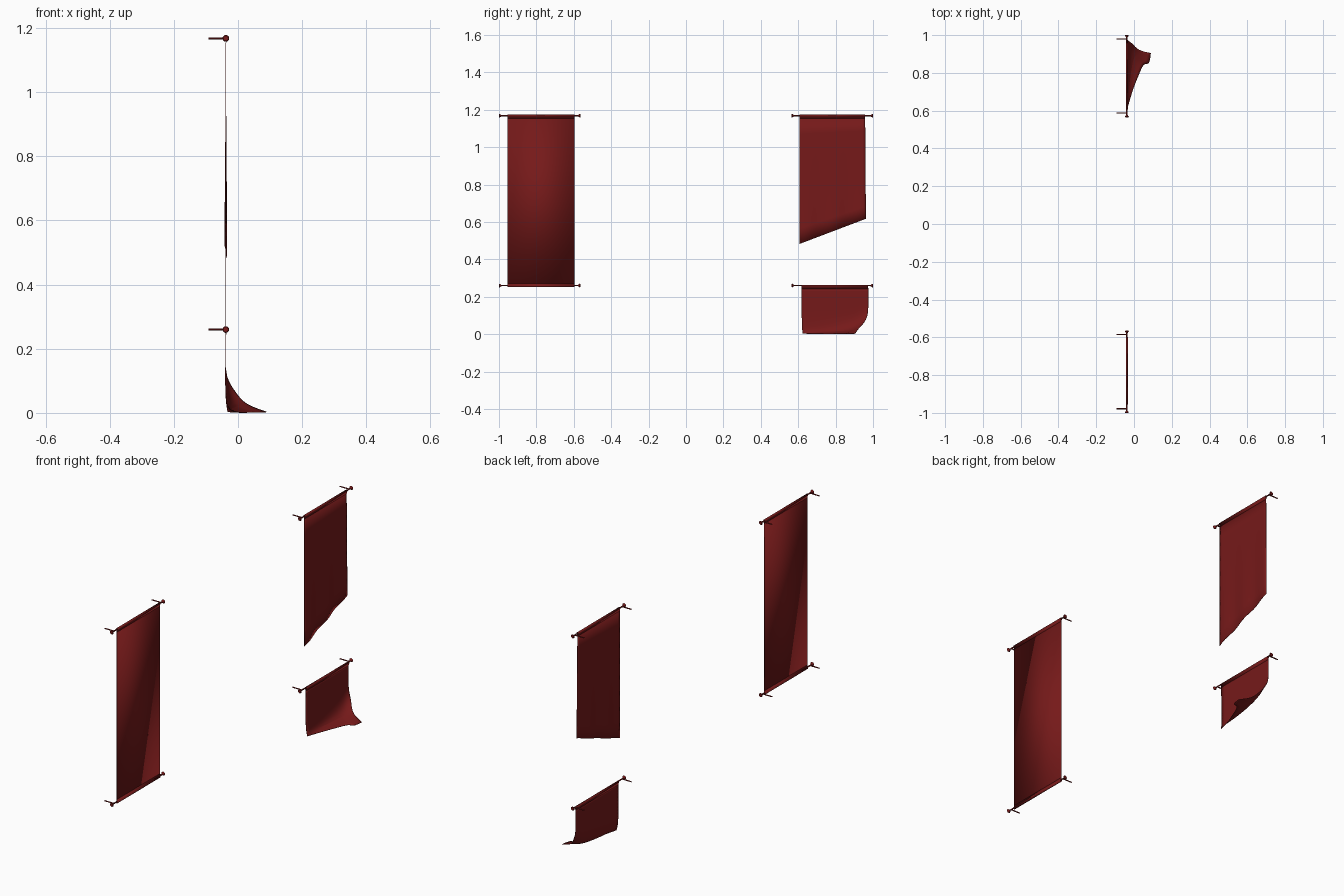
import bpy, math

if "Cube" in bpy.data.objects:
    bpy.data.objects.remove(bpy.data.objects["Cube"])

X = -0.038            # plane of the hanging cloth
TOP, LOW = 1.168, 0.26

red = bpy.data.materials.new("banner_red")
red.diffuse_color = (0.18, 0.01, 0.01, 1)
red.use_nodes = True
red.node_tree.nodes["Principled BSDF"].inputs["Base Color"].default_value = red.diffuse_color


def make(name, verts, faces, thick=0, sub=0):
    me = bpy.data.meshes.new(name)
    me.from_pydata(verts, [], faces)
    me.materials.append(red)
    ob = bpy.data.objects.new(name, me)
    bpy.context.collection.objects.link(ob)
    bpy.context.view_layer.objects.active = ob
    ob.select_set(True)
    bpy.ops.object.shade_smooth_by_angle(angle=math.radians(40))
    ob.select_set(False)
    if sub:
        m = ob.modifiers.new("smooth", 'SUBSURF')
        m.levels = m.render_levels = sub
        m.boundary_smooth = 'PRESERVE_CORNERS'
    if thick:
        m = ob.modifiers.new("thickness", 'SOLIDIFY')
        m.thickness, m.offset = thick, 0
    return ob


def grid(name, cols, thick=0.0015, sub=0):
    """Sheet through columns of points."""
    n = len(cols[0])
    verts = [p for c in cols for p in c]
    faces = [(i * n + j, i * n + j + 1, (i + 1) * n + j + 1, (i + 1) * n + j)
             for i in range(len(cols) - 1) for j in range(n - 1)]
    return make(name, verts, faces, thick, sub)


def lathe(name, profile, to_xyz, n=12):
    """Revolve (position, radius) pairs and cap both ends."""
    verts = [to_xyz(t, r * math.cos(2 * math.pi * k / n), r * math.sin(2 * math.pi * k / n))
             for t, r in profile for k in range(n)]
    faces = [(i * n + k, i * n + (k + 1) % n, (i + 1) * n + (k + 1) % n, (i + 1) * n + k)
             for i in range(len(profile) - 1) for k in range(n)]
    last = (len(profile) - 1) * n
    faces += [tuple(range(n))[::-1], tuple(range(last, last + n))]
    return make(name, verts, faces)


def pole(name, y0, y1, z):
    # rod with flared end knobs, plus two wall pegs
    prof = [(y0, 0.008), (y0 + 0.003, 0.0105), (y0 + 0.006, 0.008), (y0 + 0.013, 0.0035)]
    prof += [(y0 + y1 - y, r) for y, r in reversed(prof)]
    lathe(name + "_rod", prof, lambda t, a, b: (X + a, t, z + b))
    for side, y in (("near", y0 + 0.022), ("far", y1 - 0.02)):
        lathe(f"{name}_{side}_peg", [(-0.092, 0.003), (X, 0.003)],
              lambda t, a, b: (t, y + a, z + b), 8)


def sleeve(name, y0, y1, z, tail):
    # cloth wrapped round the rod, pinched into a seam on the tail side (-1 down, 1 up)
    def loop(y):
        pts = [(X, y, z + tail * 0.016)]
        for k in range(13):
            a = math.radians(30 + 300 * k / 12)
            pts.append((X + 0.0052 * math.sin(a), y, z + tail * 0.0055 * math.cos(a)))
        return pts + [pts[0]]
    grid(name, [loop(y0), loop(y1)], 0.001)


# rods
pole("whole_upper", -1.0, -0.565, TOP)
pole("whole_lower", -1.0, -0.565, LOW)
pole("torn_upper", 0.565, 1.0, TOP)
pole("torn_lower", 0.565, 1.0, LOW)

# sleeves
sleeve("whole_top_sleeve", -0.955, -0.597, TOP, -1)
sleeve("whole_bottom_sleeve", -0.955, -0.597, LOW - 0.003, 1)
sleeve("torn_top_sleeve", 0.606, 0.958, TOP, -1)
sleeve("torn_bottom_sleeve", 0.618, 0.974, LOW - 0.003, -1)

# intact banner
grid("whole_banner", [[(X, y, TOP - 0.015), (X, y, LOW + 0.01)] for y in (-0.955, -0.597)])

# upper half of the cut banner: slanted hem, ripples growing downwards
cols = []
for i in range(25):
    u = i / 24
    end = 0.482 + 0.135 * u
    col = []
    for j in range(9):
        v = j / 8
        col.append((X + 0.0035 * v * v * math.sin(u * 15), 0.606 + (0.352 + 0.004 * v) * u,
                    TOP - 0.015 + (end - TOP + 0.015) * v))
    cols.append(col)
grid("cut_banner_upper_half", cols)

# lower half: hangs from its rod and crumples forward onto the floor
tails = [
    (0.618, [(-0.038, 0.620, 0.05), (-0.036, 0.621, 0.025), (-0.032, 0.624, 0.003)]),
    (0.712, [(-0.038, 0.712, 0.045), (-0.032, 0.712, 0.008), (-0.006, 0.715, 0.001)]),
    (0.812, [(-0.037, 0.812, 0.05), (-0.022, 0.808, 0.009), (0.030, 0.800, 0.001)]),
    (0.895, [(-0.036, 0.893, 0.06), (-0.010, 0.880, 0.014), (0.052, 0.855, 0.002)]),
    (0.940, [(-0.030, 0.936, 0.06), (0.006, 0.903, 0.020), (0.082, 0.840, 0.002)]),
    (0.975, [(-0.008, 0.958, 0.065), (0.020, 0.918, 0.026), (0.089, 0.905, 0.003)]),
]
grid("cut_banner_lower_half",
     [[(X, y, 0.246), (X, y, 0.18), (X - 0.002, y, 0.11)] + t for y, t in tails], sub=2)
